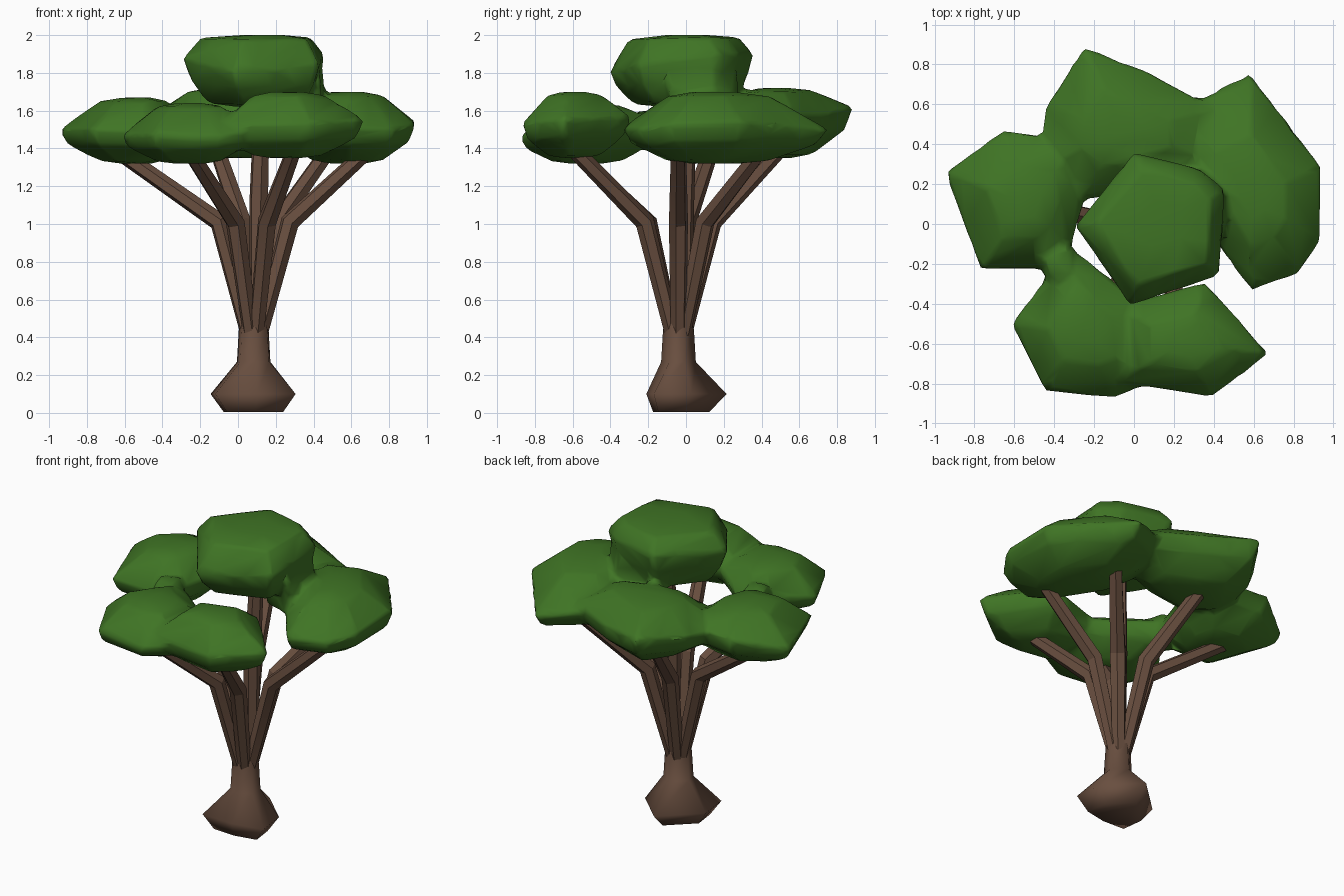
import bpy
import bmesh
import math
from mathutils import Vector

cube = bpy.data.objects.get("Cube")
if cube:
    bpy.data.objects.remove(cube, do_unlink=True)


def make_material(name, rgb):
    mat = bpy.data.materials.new(name)
    mat.use_nodes = True
    colour = (*rgb, 1)
    mat.diffuse_color = colour
    bsdf = mat.node_tree.nodes["Principled BSDF"]
    bsdf.inputs["Base Color"].default_value = colour
    bsdf.inputs["Roughness"].default_value = 0.9
    return mat


bark = make_material("bark brown", (0.14, 0.077, 0.05))
leaf = make_material("leaf green", (0.05, 0.175, 0.018))


def skin(bm, rings):
    """Skin a stack of equal-sized rings and close both ends."""
    loops = [[bm.verts.new(p) for p in ring] for ring in rings]
    for low, high in zip(loops, loops[1:]):
        for i in range(len(low)):
            j = (i + 1) % len(low)
            bm.faces.new((low[i], low[j], high[j], high[i]))
    bm.faces.new(loops[0][::-1])
    bm.faces.new(loops[-1])


def finish(bm, name, material, smooth_angle):
    bmesh.ops.recalc_face_normals(bm, faces=bm.faces[:])
    mesh = bpy.data.meshes.new(name)
    bm.to_mesh(mesh)
    bm.free()
    mesh.materials.append(material)
    obj = bpy.data.objects.new(name, mesh)
    bpy.context.collection.objects.link(obj)
    bpy.ops.object.select_all(action="DESELECT")
    obj.select_set(True)
    bpy.context.view_layer.objects.active = obj
    bpy.ops.object.shade_smooth_by_angle(angle=math.radians(smooth_angle))
    return obj


def loft(name, rings, material, smooth_angle):
    bm = bmesh.new()
    skin(bm, rings)
    finish(bm, name, material, smooth_angle)


def ring(centre, radius, axis, sides):
    """Regular polygon around a centre, square to the axis."""
    u = axis.cross(Vector((0.31, 0.95, 0))).normalized()
    v = axis.normalized().cross(u)
    angles = [math.tau * i / sides for i in range(sides)]
    return [centre + radius * (math.cos(a) * u + math.sin(a) * v) for a in angles]


# Trunk: a lopsided swollen foot narrowing to a neck
up = Vector((0, 0, 1))
root = Vector((0.085, -0.04, 0))
sole = Vector((0.085, -0.09, 0))
foot_outline = [Vector((x, y, 0)) for x, y in [
    (0.305, -0.17), (0.28, 0.03), (0.085, 0.215),
    (-0.145, 0), (-0.12, -0.2), (0.1, -0.21)]]
trunk_rings = [[sole.lerp(p, 0.7) + up * 0.005 for p in foot_outline],
               [p + up * 0.1 for p in foot_outline]]
for height, radius in [(0.27, 0.092), (0.44, 0.082), (0.52, 0.06)]:
    trunk_rings.append([root + (p - root).normalized() * radius + up * height
                        for p in foot_outline])
loft("trunk", trunk_rings, bark, 75)


# Branches rise steeply, then bend outward into the crown
def branch(name, x, y, z, bend_radius=0.19, bend_height=1.01):
    tip = Vector((x, y, z))
    out = tip - root
    out.z = 0
    out.normalize()
    start = root + out * 0.033 + up * 0.42
    bend = root + out * bend_radius + up * bend_height
    rise, reach = (bend - start).normalized(), (tip - bend).normalized()
    loft(name, [ring(start, 0.042, rise, 6), ring(bend, 0.052, rise + reach, 6),
                ring(tip, 0.042, reach, 6)], bark, 25)


branch("branch_left_side", 0.7, -0.04, 1.4)
branch("branch_back_left", 0.5, 0.42, 1.42)
branch("branch_back_right", -0.12, 0.52, 1.42)
branch("branch_right_side", -0.63, 0.13, 1.38)
branch("branch_front_right", -0.26, -0.6, 1.39)
branch("branch_front_left", 0.3, -0.6, 1.4)
branch("branch_centre", 0.13, 0.02, 1.75, 0.04, 1.1)

# Leaf clumps: a faceted rim outline with a domed top and narrower underside
canopy = bmesh.new()


def clump(bottom, top, outline, crown=0.5, foot=0.5):
    rim = [Vector(p) for p in outline]
    middle = sum(rim, Vector()) / len(rim)

    def layer(scale, height, follow):
        points = []
        for p in rim:
            q = middle.lerp(p, scale)
            q.z = height + (p.z - height) * follow
            points.append(q)
        return points

    skin(canopy, [layer(foot * 0.5, bottom, 0), layer(foot, bottom, 0.08),
                  layer(0.9, bottom, 0.55), rim,
                  layer(crown, top, 0.12), layer(crown * 0.4, top, 0)])


# Top clump and the neck that joins it to the left side
clump(1.62, 2.0, [
    (-0.3, -0.01, 1.88), (-0.02, -0.41, 1.8), (0.43, -0.26, 1.84),
    (0.46, 0.17, 1.89), (0.33, 0.28, 1.9), (0, 0.36, 1.9)], 0.77, 0.7)
clump(1.5, 1.88, [
    (0.1, 0.25, 1.7), (0.2, -0.02, 1.7), (0.44, -0.1, 1.69),
    (0.46, 0.15, 1.69), (0.32, 0.28, 1.71)], 0.9, 0.9)
# Right side
clump(1.32, 1.67, [
    (-0.95, 0.26, 1.5), (-0.77, -0.23, 1.5), (-0.42, -0.23, 1.49),
    (-0.32, -0.13, 1.52), (-0.24, 0.14, 1.54), (-0.28, 0.42, 1.57),
    (-0.66, 0.47, 1.56)])
# Back right
clump(1.35, 1.72, [
    (-0.48, 0.3, 1.54), (-0.27, 0.12, 1.54), (0.06, 0.16, 1.55),
    (0.45, 0.3, 1.57), (0.42, 0.58, 1.57), (0.08, 0.76, 1.58),
    (-0.25, 0.89, 1.62), (-0.45, 0.58, 1.58)])
# Left side
clump(1.32, 1.7, [
    (0.18, 0.25, 1.56), (0.43, -0.12, 1.53), (0.59, -0.34, 1.51),
    (0.83, -0.25, 1.5), (0.94, -0.08, 1.53), (0.94, 0.29, 1.54),
    (0.58, 0.76, 1.5), (0.22, 0.58, 1.56)])
# Front right, with a small bridge back to the right side
clump(1.32, 1.64, [
    (-0.62, -0.5, 1.47), (-0.45, -0.84, 1.47), (-0.1, -0.88, 1.46),
    (0.08, -0.8, 1.5), (0.06, -0.41, 1.53), (-0.31, -0.12, 1.52),
    (-0.42, -0.24, 1.51)])
clump(1.39, 1.6, [
    (-0.48, -0.15, 1.5), (-0.43, -0.31, 1.5),
    (-0.27, -0.27, 1.5), (-0.32, -0.08, 1.5)], 0.7, 0.7)
# Front left
clump(1.35, 1.7, [
    (-0.08, -0.41, 1.54), (-0.1, -0.79, 1.52), (0.39, -0.87, 1.53),
    (0.68, -0.65, 1.55), (0.36, -0.29, 1.57)])

# Fuse the clumps into one soft, low-poly crown
crown_obj = finish(canopy, "leaf_canopy", leaf, 80)
fuse = crown_obj.modifiers.new("fuse", "REMESH")
fuse.mode = "VOXEL"
fuse.voxel_size = 0.022
fuse.use_smooth_shade = True
soften = crown_obj.modifiers.new("soften", "SMOOTH")
soften.iterations = 3
simplify = crown_obj.modifiers.new("simplify", "DECIMATE")
simplify.ratio = 0.06
